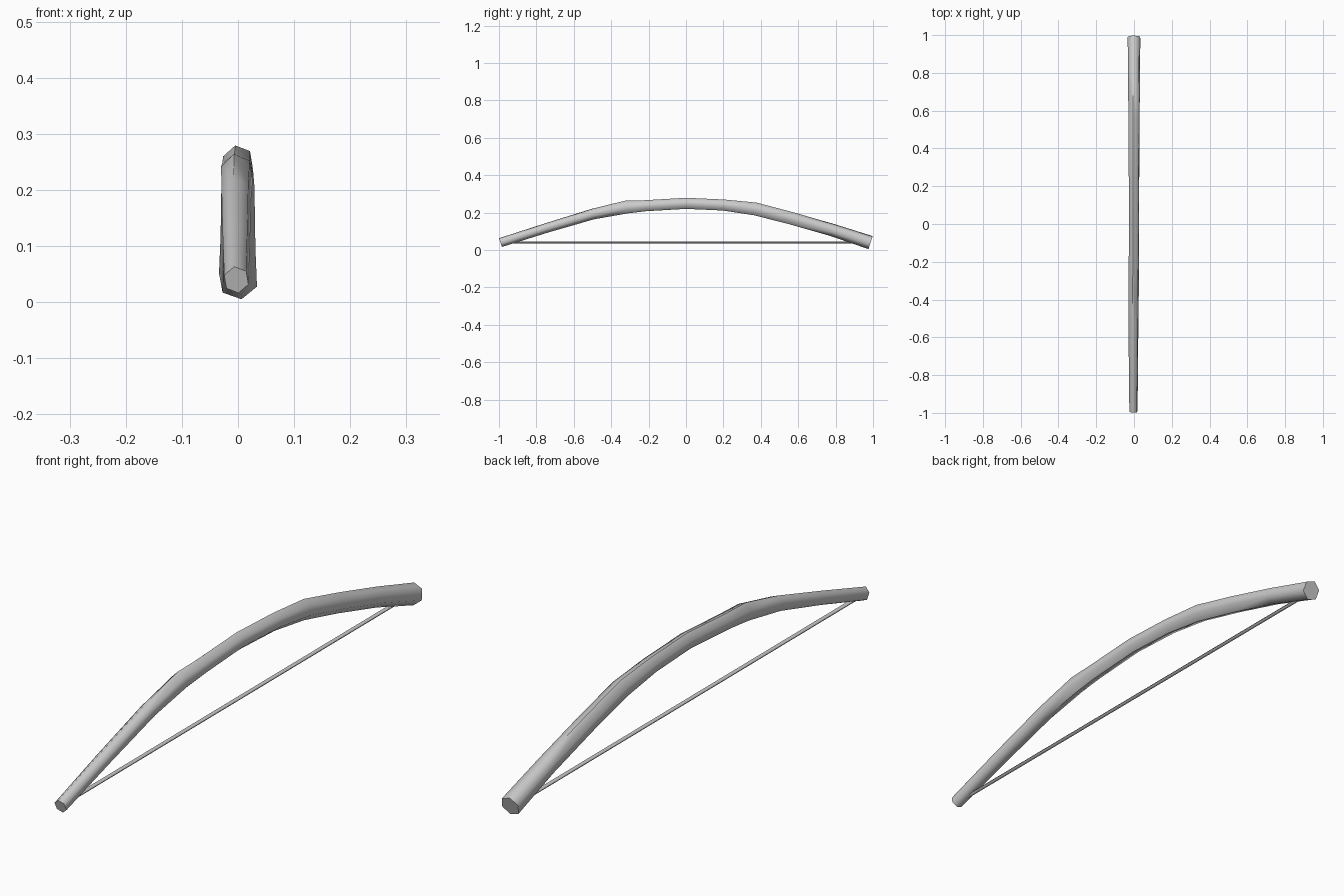
import bpy, bmesh, math
from mathutils import Vector

if "Cube" in bpy.data.objects:
    bpy.data.objects.remove(bpy.data.objects["Cube"])


def tube(name, stations, sides, phase):
    """Skin rings set square to a path; station = (x, y, z, half width, half depth)."""
    bm = bmesh.new()
    pts = [Vector(s[:3]) for s in stations]
    rings = []
    for i, s in enumerate(stations):
        t = (pts[min(i + 1, len(pts) - 1)] - pts[max(i - 1, 0)]).normalized()
        side = Vector((1, 0, 0))
        up = side.cross(t).normalized()
        ring = []
        for k in range(sides):
            a = math.radians(phase) + math.tau * k / sides
            ring.append(bm.verts.new(pts[i] + side * s[3] * math.cos(a) + up * s[4] * math.sin(a)))
        rings.append(ring)
    for r0, r1 in zip(rings, rings[1:]):
        for k in range(sides):
            n = (k + 1) % sides
            bm.faces.new((r0[k], r0[n], r1[n], r1[k]))
    bm.faces.new(rings[0])
    bm.faces.new(rings[-1])
    bmesh.ops.recalc_face_normals(bm, faces=bm.faces)
    mesh = bpy.data.meshes.new(name)
    bm.to_mesh(mesh)
    bm.free()
    obj = bpy.data.objects.new(name, mesh)
    bpy.context.collection.objects.link(obj)
    bpy.ops.object.select_all(action='DESELECT')
    obj.select_set(True)
    bpy.context.view_layer.objects.active = obj
    bpy.ops.object.shade_smooth_by_angle(angle=math.radians(62))
    return obj


# Bent wooden stave, slightly uneven, thicker at the grip ends
tube("bow_stave", [
    (-0.003, -0.992, 0.040, 0.023, 0.025),
    (-0.003, -0.75, 0.117, 0.026, 0.026),
    (-0.003, -0.50, 0.192, 0.028, 0.029),
    (-0.002, -0.32, 0.230, 0.030, 0.035),
    (-0.001, -0.22, 0.237, 0.029, 0.030),
    (0.000, 0.00, 0.250, 0.028, 0.030),
    (0.000, 0.20, 0.241, 0.029, 0.030),
    (0.000, 0.37, 0.220, 0.031, 0.035),
    (0.000, 0.56, 0.171, 0.032, 0.034),
    (0.000, 0.78, 0.108, 0.033, 0.034),
    (0.000, 0.987, 0.040, 0.036, 0.037),
], 6, 40)

# Taut string, its ends buried in the stave
tube("bow_string", [
    (-0.006, -0.96, 0.040, 0.007, 0.006),
    (-0.006, 0.96, 0.040, 0.007, 0.006),
], 6, 0)
